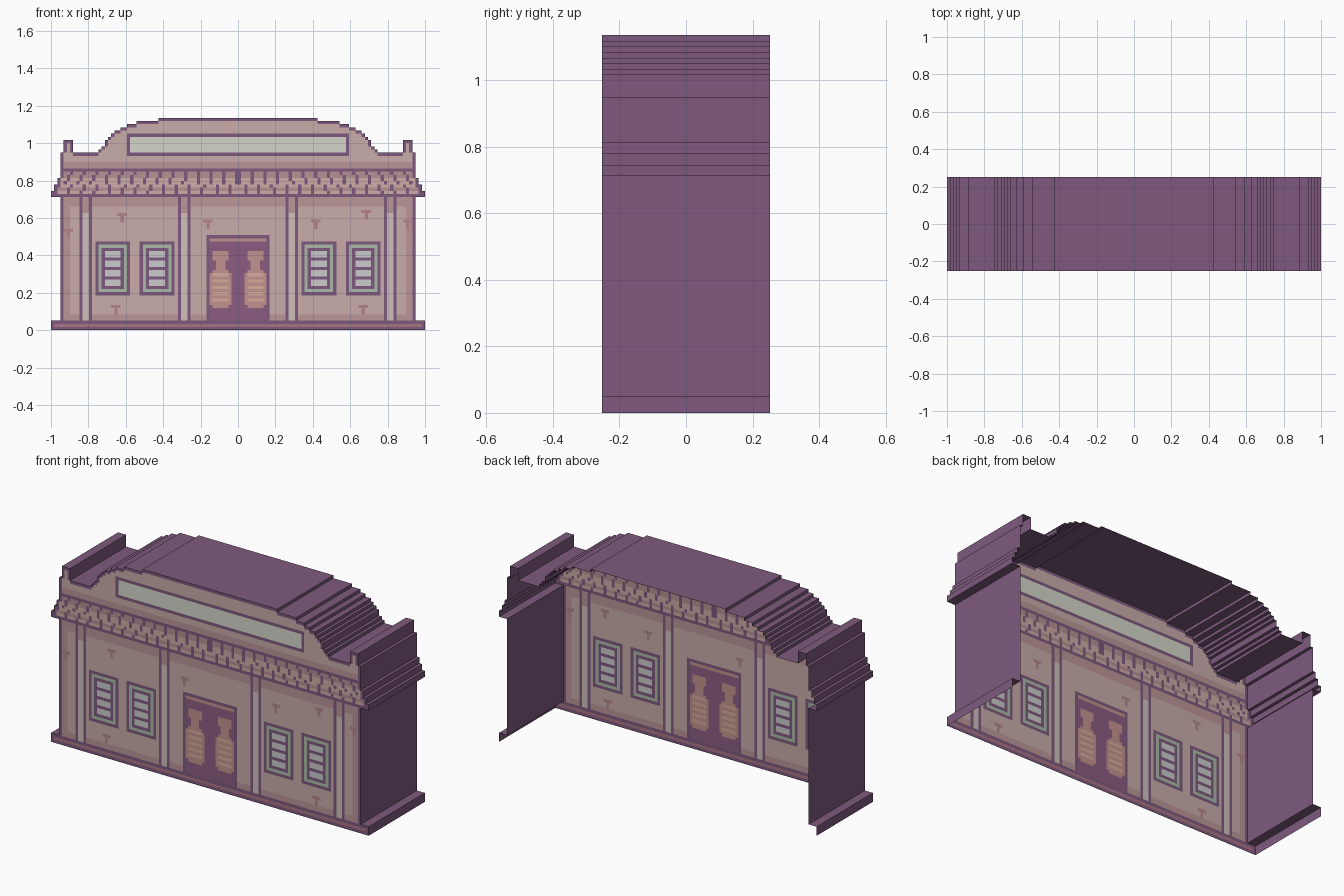
import bpy, bmesh

if "Cube" in bpy.data.objects:
    bpy.data.objects.remove(bpy.data.objects["Cube"])

P = 1 / 59          # one facade block
FRONT, BACK = -0.2525, 0.2525

# Right half of the stepped outline (block units): ridge, arch, post, wall, eave, base
HALF = [(25, 67), (25, 66), (32, 66), (32, 65), (35, 65), (35, 64), (37, 64), (37, 63),
        (39, 63), (39, 62), (40, 62), (40, 61), (41, 61), (41, 60), (42, 60), (42, 58),
        (43, 58), (43, 57), (44, 57), (44, 56), (52, 56), (52, 60), (55, 60), (55, 56),
        (56, 56), (56, 48), (57, 48), (57, 46), (58, 46), (58, 44), (59, 44), (59, 42),
        (56, 42), (56, 3), (59, 3), (59, 0)]

# Part name -> sRGB colour
COLORS = {
    "outline_trim": (126, 90, 126), "plaster_wall": (200, 172, 170),
    "wall_shading": (188, 150, 152), "base_plinth": (168, 116, 132),
    "pale_pillars": (208, 192, 188), "roof_tiles": (206, 172, 166),
    "roof_tile_shadow": (184, 144, 148), "sign_board": (212, 214, 203),
    "window_frames": (170, 186, 168), "window_slats": (208, 208, 208),
    "doorway": (140, 92, 130), "door_leaves": (194, 146, 142),
    "door_slats": (214, 172, 156), "plaster_cracks": (178, 132, 138),
}


def material(name, rgb):
    m = bpy.data.materials.new(name)
    lin = [((c / 255 + 0.055) / 1.055) ** 2.4 for c in rgb]
    m.diffuse_color = (*lin, 1)
    m.use_nodes = True
    m.node_tree.nodes["Principled BSDF"].inputs["Base Color"].default_value = m.diffuse_color
    return m


def finish(bm, name, rgb):
    me = bpy.data.meshes.new(name)
    bm.to_mesh(me)
    bm.free()
    me.materials.append(material(name, rgb))
    bpy.context.collection.objects.link(bpy.data.objects.new(name, me))


# Extruded shell of roof and side walls; back and underside stay open
outline = [(-x, z) for x, z in reversed(HALF)] + HALF
bm = bmesh.new()
pairs = [[bm.verts.new((x * P, y, z * P)) for y in (FRONT, BACK)] for x, z in outline]
for (a, b), (c, d) in zip(pairs, pairs[1:]):
    bm.faces.new((a, c, d, b))
finish(bm, "roof_and_side_shell", COLORS["outline_trim"])


def inside(x, z):
    """Is the centre of a block within the stepped outline?"""
    cx, cz, hit = x + 0.5, z + 0.5, False
    for (ax, az), (bx, bz) in zip(outline, outline[1:] + outline[:1]):
        if ax == bx and (az > cz) != (bz > cz) and cx < ax:
            hit = not hit
    return hit


cells = {(x, z): "plaster_wall" for x in range(-59, 59) for z in range(67) if inside(x, z)}


def paint(name, x0, x1, z0, z1, mirror=True):
    """Colour a rectangle of blocks, and its mirror image."""
    for x in range(x0, x1):
        for z in range(z0, z1):
            for k in ((x, z), (-1 - x, z)) if mirror else ((x, z),):
                if k in cells:
                    cells[k] = name


# Wall shading under eave, along base, and beneath the parapet
paint("wall_shading", 0, 56, 39, 42)
paint("wall_shading", 0, 56, 3, 5)
paint("wall_shading", 0, 56, 51, 53)
paint("wall_shading", 53, 55, 3, 42)

# Pillars
for x in (15, 46):
    paint("outline_trim", x, x + 4, 3, 42)
    paint("pale_pillars", x + 1, x + 3, 3, 42)
    paint("wall_shading", x + 1, x + 3, 37, 42)

# Small plaster cracks
for x, z in ((-37, 36), (40, 37), (-54, 31), (53, 34), (-10, 34), (24, 34), (-39, 7), (39, 7)):
    paint("plaster_cracks", x - 1, x + 2, z, z + 1, False)
    paint("plaster_cracks", x, x + 1, z - 2, z, False)

# Tiled eave with fanned joints
paint("roof_tiles", 0, 59, 42, 50)
paint("roof_tile_shadow", 0, 59, 48, 50)
paint("roof_tile_shadow", 0, 59, 44, 45)
for z in range(43, 50):
    for k in range(15):
        x = round((4 * k + 2 * (z < 46)) * (1 + 0.07 * (50 - z) / 8))
        paint("outline_trim", x, x + 1, z, z + 1)
paint("outline_trim", 0, 59, 42, 43)
paint("outline_trim", 0, 56, 50, 51)

# Blank sign board
paint("outline_trim", 0, 35, 55, 62)
paint("sign_board", 0, 34, 56, 61)

# Slatted windows
for x in (20, 34):
    for i, part in enumerate(("outline_trim", "window_frames", "outline_trim", "window_slats")):
        paint(part, x + i, x + 11 - i, 11 + i, 28 - i)
    for z in (16, 19, 22):
        paint("outline_trim", x + 3, x + 8, z, z + 1)

# Doorway and pair of swinging leaves
paint("outline_trim", 0, 10, 3, 30)
paint("door_leaves", 0, 9, 28, 29)
paint("doorway", 0, 9, 3, 28)
paint("door_leaves", 3, 8, 7, 25)
paint("door_leaves", 2, 9, 8, 18)
paint("doorway", 3, 4, 19, 22)
paint("doorway", 7, 8, 19, 22)
for z in range(9, 18, 2):
    paint("door_slats", 3, 8, z, z + 1)

# Base plinth
paint("outline_trim", 0, 59, 0, 3)
paint("base_plinth", 0, 58, 1, 2)

# Dark edge line all around the outline
edge = [k for k in cells if any((k[0] + dx, k[1] + dz) not in cells
                                for dx, dz in ((1, 0), (-1, 0), (0, 1), (0, -1)))]
for k in edge:
    cells[k] = "outline_trim"

# Flat facade pieces: one object per painted part, blocks joined in rows
for name, rgb in COLORS.items():
    bm = bmesh.new()
    for z in range(67):
        x = -59
        while x < 59:
            x0 = x
            while cells.get((x, z)) == name:
                x += 1
            if x > x0:
                bm.faces.new([bm.verts.new((u * P, FRONT, v * P)) for u, v in
                              ((x0, z), (x, z), (x, z + 1), (x0, z + 1))])
            x += 1
    bmesh.ops.remove_doubles(bm, verts=bm.verts, dist=1e-5)
    finish(bm, name, rgb)
